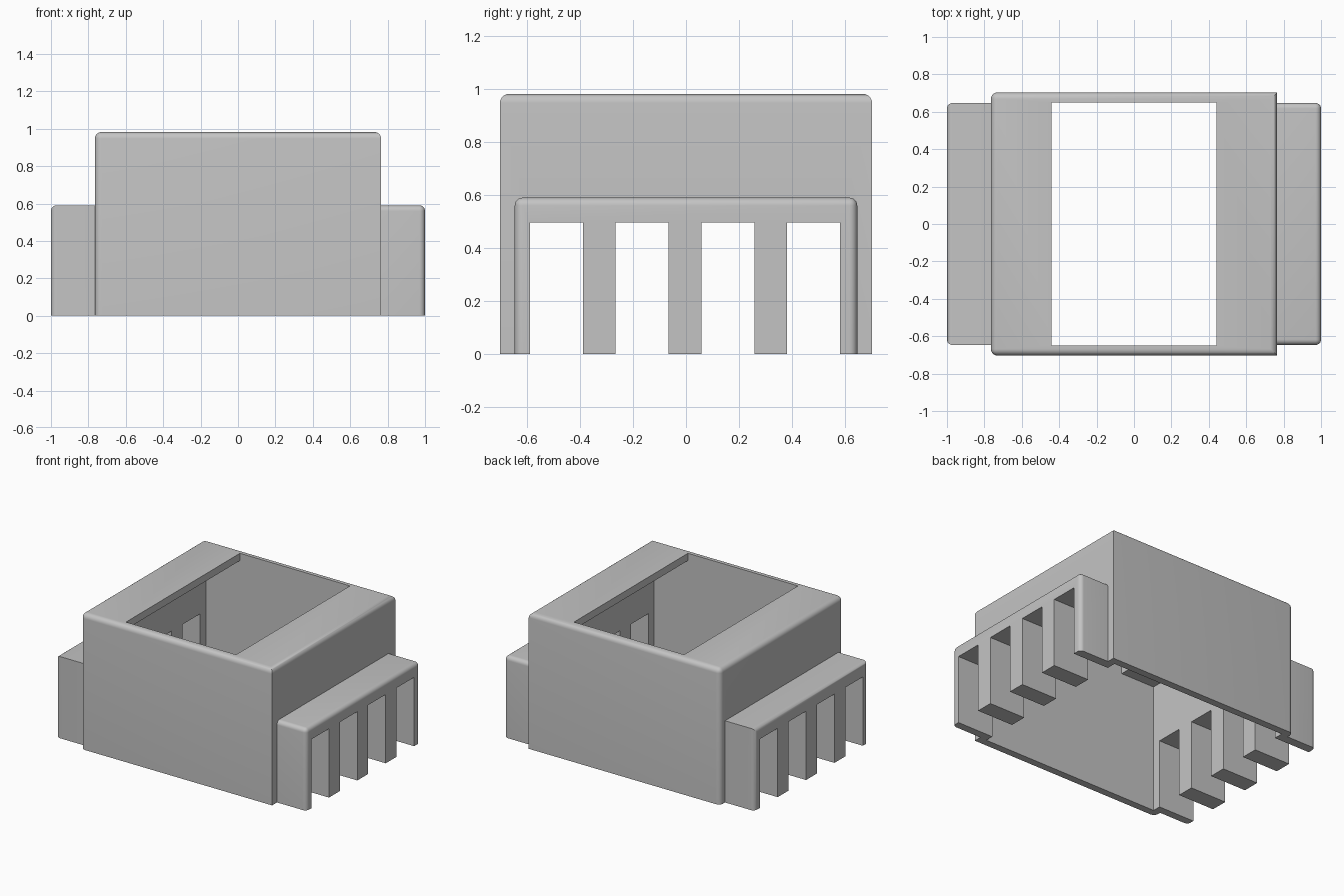
import bpy
import bmesh
from mathutils import Vector

if "Cube" in bpy.data.objects:
    bpy.data.objects.remove(bpy.data.objects["Cube"], do_unlink=True)

WALL = 0.053
BODY = Vector((0.765, 0.703, 0.982))   # half width, half depth, height
WING_Y, WING_TOP = 0.647, 0.59
SLOT_TOP, SLOT_WIDTH, SLOT_PITCH = 0.497, 0.2, 0.324

grey = bpy.data.materials.new("plain grey")
grey.use_nodes = True
grey.diffuse_color = (0.55, 0.55, 0.55, 1)
grey.node_tree.nodes["Principled BSDF"].inputs["Base Color"].default_value = (0.55, 0.55, 0.55, 1)


def round_edges(bm, rule, radius, segments=6):
    """Round the edges whose midpoint passes the rule."""
    edges = [e for e in bm.edges if rule((e.verts[0].co + e.verts[1].co) / 2)]
    bmesh.ops.bevel(bm, geom=edges, offset=radius, segments=segments,
                    profile=0.5, affect='EDGES', clamp_overlap=True)


def box(name, low, high, rule=None, radius=0.035):
    low, high = Vector(low), Vector(high)
    bm = bmesh.new()
    bmesh.ops.create_cube(bm, size=1)
    for v in bm.verts:
        v.co = (low + high) / 2 + v.co * (high - low)
    if rule:
        round_edges(bm, rule, radius)
    mesh = bpy.data.meshes.new(name)
    bm.to_mesh(mesh)
    bm.free()
    mesh.materials.append(grey)
    obj = bpy.data.objects.new(name, mesh)
    bpy.context.collection.objects.link(obj)
    return obj


def cut(obj, cutters):
    """Subtract the cutters and keep the result as plain mesh."""
    for cutter in cutters:
        mod = obj.modifiers.new("cut", 'BOOLEAN')
        mod.operation, mod.solver, mod.object = 'DIFFERENCE', 'EXACT', cutter
    graph = bpy.context.evaluated_depsgraph_get()
    mesh = bpy.data.meshes.new_from_object(obj.evaluated_get(graph))
    obj.modifiers.clear()
    obj.data = mesh


def near(a, b):
    return abs(a - b) < 0.001


# Outer housing: rounded rim, rounded upright corners on one side only
body = box("housing", (-BODY.x, -BODY.y, 0), BODY,
           lambda m: near(m.z, BODY.z) or (near(m.x, -BODY.x) and near(abs(m.y), BODY.y)))

# Side wings
left_wing = box("left_wing", (BODY.x - 0.02, -WING_Y, 0), (1, WING_Y, WING_TOP),
                lambda m: (near(m.z, WING_TOP) and m.x > 0.8)
                or (near(m.x, 1) and near(abs(m.y), WING_Y)), 0.03)
right_wing = box("right_wing", (-1, -WING_Y, 0), (0.02 - BODY.x, WING_Y, WING_TOP),
                 lambda m: near(m.x, -1) and m.z > 0.01, 0.03)

# Cutters: inner room, roof opening and four slots on each side
inner = Vector((BODY.x - WALL, BODY.y - WALL, BODY.z - WALL))
room = box("room_cutter", (-inner.x, -inner.y, -0.2), inner)
opening = box("opening_cutter", (-0.44, -inner.y, 0.5), (0.44, inner.y, 1.2))
slots = []
for i in range(4):
    y = (i - 1.5) * SLOT_PITCH - 0.004
    slots.append(box("slot_cutter", (-1.2, y - SLOT_WIDTH / 2, -0.1),
                     (1.2, y + SLOT_WIDTH / 2, SLOT_TOP)))

cut(body, [room, opening] + slots)
cut(left_wing, slots)
cut(right_wing, slots)
for cutter in [room, opening] + slots:
    bpy.data.objects.remove(cutter, do_unlink=True)

# Softened lintel edges over the slots of the left wing
bm = bmesh.new()
bm.from_mesh(left_wing.data)
round_edges(bm, lambda m: near(m.x, 1) and near(m.z, SLOT_TOP), 0.012, 3)
bm.to_mesh(left_wing.data)
bm.free()

# Smooth the rounded edges, keep the rest crisp
bpy.ops.object.select_all(action='DESELECT')
for part in (body, left_wing, right_wing):
    part.select_set(True)
bpy.context.view_layer.objects.active = body
bpy.ops.object.shade_smooth_by_angle(angle=0.6)
